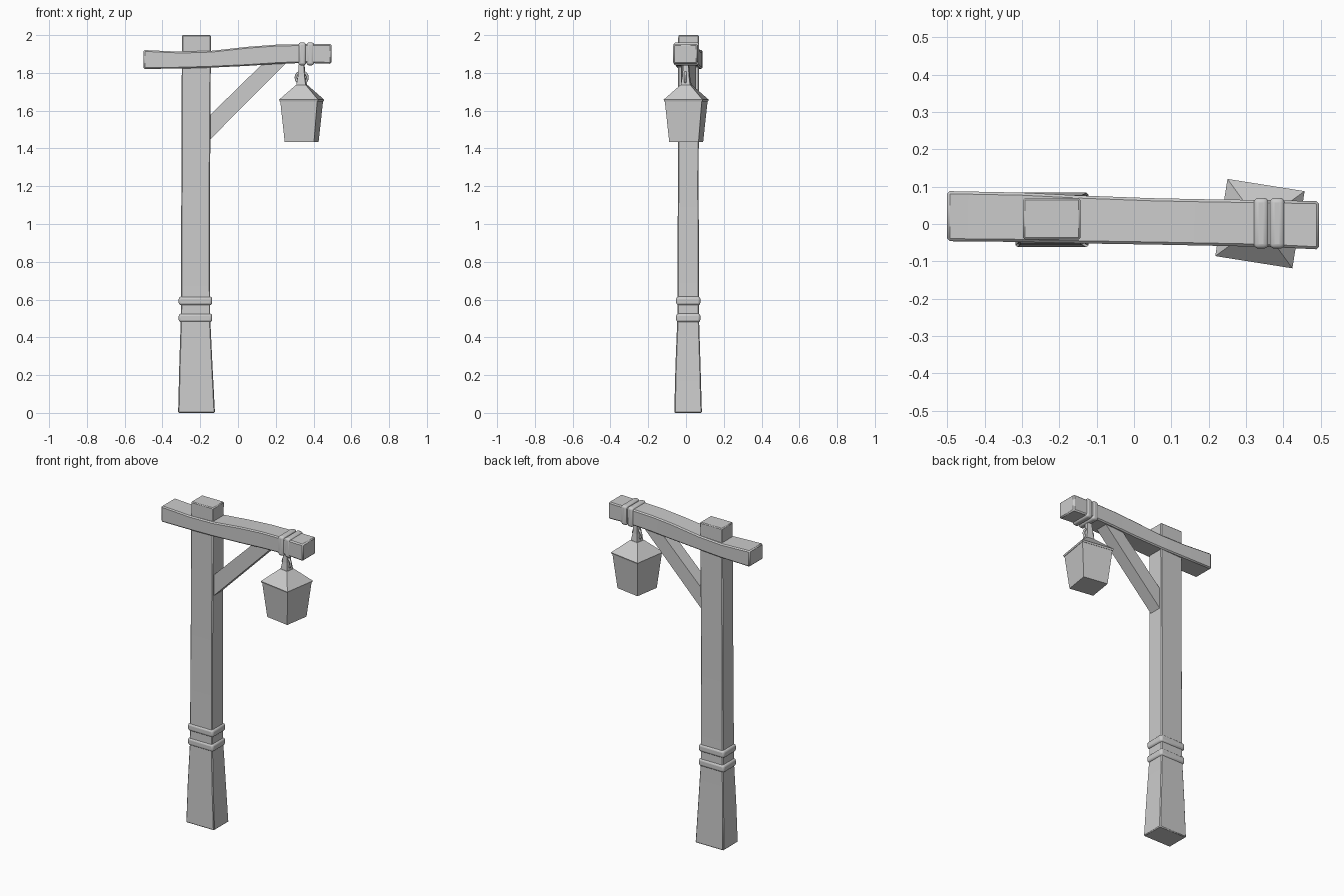
import bpy, bmesh, math
from mathutils import Vector, Matrix

if "Cube" in bpy.data.objects:
    bpy.data.objects.remove(bpy.data.objects["Cube"])


def loft(name, rings, bevel=0.0, segments=1, smooth=False, matrix=None):
    """Closed solid skinned through four-cornered rings."""
    bm = bmesh.new()
    loops = [[bm.verts.new(p) for p in ring] for ring in rings]
    bm.faces.new(loops[0])
    bm.faces.new(loops[-1])
    for a, b in zip(loops, loops[1:]):
        for i in range(4):
            j = (i + 1) % 4
            bm.faces.new((a[i], a[j], b[j], b[i]))
    bmesh.ops.recalc_face_normals(bm, faces=bm.faces[:])
    mesh = bpy.data.meshes.new(name)
    bm.to_mesh(mesh)
    bm.free()
    ob = bpy.data.objects.new(name, mesh)
    bpy.context.collection.objects.link(ob)
    if matrix:
        ob.matrix_world = matrix
    if bevel:
        m = ob.modifiers.new("soft_edges", 'BEVEL')
        m.width, m.segments = bevel, segments
        m.limit_method, m.angle_limit = 'ANGLE', math.radians(40)
    if smooth:
        bpy.ops.object.select_all(action='DESELECT')
        ob.select_set(True)
        bpy.context.view_layer.objects.active = ob
        bpy.ops.object.shade_smooth_by_angle(angle=math.radians(35))
    return ob


def ring_z(z, x0, x1, y0, y1):
    return [(x0, y0, z), (x1, y0, z), (x1, y1, z), (x0, y1, z)]


def ring_x(x, z0, z1, y0, y1):
    return [(x, y0, z0), (x, y1, z0), (x, y1, z1), (x, y0, z1)]


def square(z, side):
    h = side / 2
    return ring_z(z, -h, h, -h, h)


# Post with flared foot
loft("post", [ring_z(*r) for r in (
    (0.00, -0.317, -0.122, -0.062, 0.084),
    (0.25, -0.311, -0.135, -0.056, 0.077),
    (0.50, -0.303, -0.147, -0.046, 0.069),
    (1.20, -0.300, -0.148, -0.043, 0.067),
    (2.00, -0.297, -0.143, -0.041, 0.069))], 0.005, 1, True)

# Rope bands around the post
for i, z in enumerate((0.48, 0.57)):
    loft(f"post_band_{i + 1}", [ring_z(z, -0.314, -0.137, -0.052, 0.076),
                                ring_z(z + 0.046, -0.314, -0.137, -0.052, 0.076)],
         0.013, 3, True)

# Slightly warped cross beam
loft("cross_beam", [ring_x(*r) for r in (
    (-0.500, 1.821, 1.921, -0.046, 0.088),
    (-0.300, 1.823, 1.912, -0.048, 0.084),
    (-0.140, 1.828, 1.917, -0.052, 0.076),
    (0.050, 1.837, 1.938, -0.055, 0.069),
    (0.200, 1.847, 1.949, -0.058, 0.066),
    (0.350, 1.853, 1.952, -0.061, 0.064),
    (0.495, 1.848, 1.953, -0.068, 0.061))], 0.007, 1, True)

# Rope bands around the beam
for i, x in enumerate((0.320, 0.363)):
    loft(f"beam_band_{i + 1}", [ring_x(x, 1.84, 1.961, -0.066, 0.070),
                                ring_x(x + 0.040, 1.84, 1.961, -0.066, 0.070)],
         0.013, 3, True)

# Diagonal brace
profile = ((-0.16, 1.435), (0.27, 1.868), (0.15, 1.868), (-0.16, 1.565))
loft("brace", [[(x, y, z) for x, z in profile] for y in (-0.027, 0.052)])

# Lantern: tapered body, hipped roof and hanging strap, turned slightly
turn = Matrix.Translation((0.337, 0.001, 0)) @ Matrix.Rotation(math.radians(-9), 4, 'Z')
loft("lantern_body", [square(1.435, 0.157), square(1.655, 0.199)], matrix=turn)
loft("lantern_roof", [square(1.648, 0.202), square(1.658, 0.209), square(1.735, 0.055)],
     matrix=turn)
loft("lantern_strap", [square(1.732, 0.051), square(1.78, 0.036), square(1.85, 0.026)],
     matrix=turn)

# Hanging ring
bpy.ops.mesh.primitive_torus_add(major_segments=16, minor_segments=6, major_radius=0.031,
                                 minor_radius=0.007, location=(0.337, 0, 1.775),
                                 rotation=(math.pi / 2, 0, math.radians(-9)))
bpy.context.object.name = "lantern_ring"
bpy.ops.object.shade_smooth()
